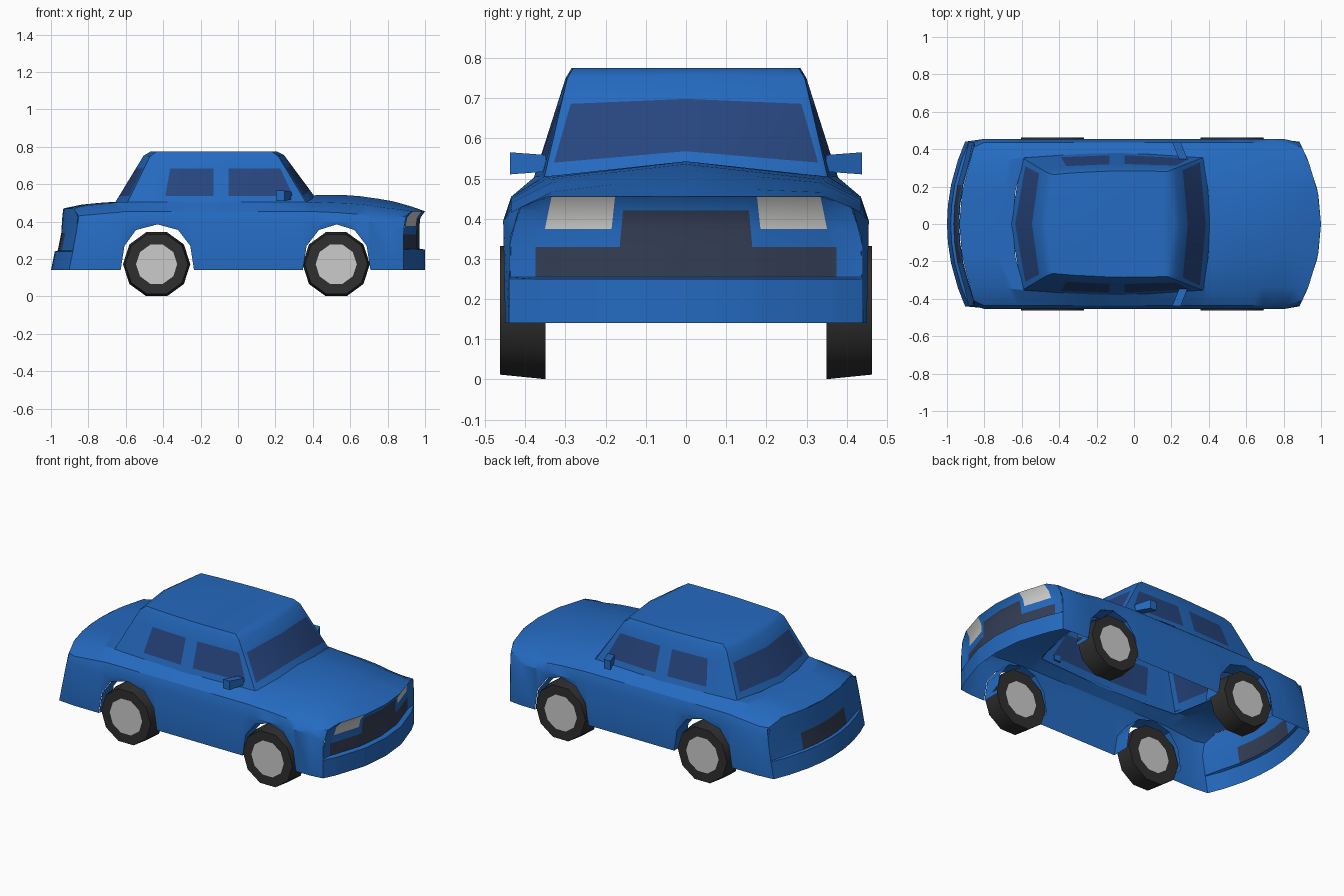
import bpy, bmesh, math
from mathutils import Matrix

cube = bpy.data.objects.get("Cube")
if cube:
    bpy.data.objects.remove(cube)


def material(name, rgb):
    m = bpy.data.materials.new(name)
    m.use_nodes = True
    m.diffuse_color = (*rgb, 1)
    bsdf = next(n for n in m.node_tree.nodes if n.type == 'BSDF_PRINCIPLED')
    bsdf.inputs["Base Color"].default_value = (*rgb, 1)
    return m


paint = material("blue_paint", (.018, .145, .53))
glass = material("window_blue", (.02, .06, .21))
grille = material("dark_grille", (.034, .048, .092))
lamp = material("headlight_grey", (.62, .62, .61))
rubber = material("tyre_black", (.028, .028, .028))
rim = material("wheel_grey", (.6, .6, .6))


def finish(name, bm, mats, angle):
    bmesh.ops.recalc_face_normals(bm, faces=bm.faces)
    me = bpy.data.meshes.new(name)
    bm.to_mesh(me)
    bm.free()
    for m in mats:
        me.materials.append(m)
    ob = bpy.data.objects.new(name, me)
    bpy.context.collection.objects.link(ob)
    bpy.ops.object.select_all(action='DESELECT')
    ob.select_set(True)
    bpy.context.view_layer.objects.active = ob
    bpy.ops.object.shade_smooth_by_angle(angle=math.radians(angle))
    return ob


def grid(name, rows, mats, rule=lambda r, c: 0, closed=False, caps={}, angle=30):
    """Skin rows of points; rule gives a material index or None for a hole."""
    bm = bmesh.new()
    vs = [[bm.verts.new(p) for p in row] for row in rows]
    n = len(vs[0])
    for r in range(len(vs) - 1):
        for c in range(n if closed else n - 1):
            idx = rule(r, c)
            if idx is not None:
                d = (c + 1) % n
                f = bm.faces.new((vs[r][c], vs[r][d], vs[r + 1][d], vs[r + 1][c]))
                f.material_index = idx
    for r, idx in caps.items():
        bm.faces.new(vs[r]).material_index = idx
    return finish(name, bm, mats, angle)


def mirror_row(half):
    """half runs from the outside (+y) to the centre line"""
    return half + [(x, -y, z) for x, y, z in half[-2::-1]]


def nose_x(y):
    return 1 - .6 * y * y


def tail_x(y, z):
    return -1 + .5 * y * y + .2 * (z - .14)


def belt_y(x):
    return max(.335, .378 - .12 * (x + .1) ** 2)


# Body shell: side x, centre x, sill height, belt height, centre height
stations = [
    (-.80, -.84, .14, .485, .49), (-.625, -.74, .14, .50, .50),
    (-.605, -.70, .27, .503, .503), (-.543, -.65, .355, .505, .505),
    (-.43, -.43, .385, .505, .505), (-.32, -.32, .355, .505, .505),
    (-.255, -.255, .27, .505, .505), (-.235, -.235, .14, .505, .505),
    (.05, .05, .14, .505, .505), (.345, .405, .14, .505, .54),
    (.365, .45, .27, .505, .543), (.43, .55, .355, .502, .543),
    (.525, .65, .385, .498, .536), (.62, .75, .355, .49, .522),
    (.685, .82, .27, .48, .51), (.705, .86, .14, .475, .50),
    (.80, .93, .14, .466, .48)]


def section(xs, xc, sill, belt, mid):
    hw = .455
    edge = belt_y(xs)
    yz = [(.45, sill), (hw, .395), (.435, belt - .05), (edge, belt),
          (edge / 2, (belt + mid) / 2), (0, mid)]
    return mirror_row([(xc + (xs - xc) * (y / hw) ** 2, y, z) for y, z in yz])


def end_section(top, x_of):
    yz = [(.44, .14), (.435, .36), (.41, .43), (.335, top), (.17, top), (0, top)]
    return mirror_row([(x_of(y, z), y, z) for y, z in yz])


rows = [end_section(.47, tail_x)] + [section(*s) for s in stations]
rows.append(end_section(.455, lambda y, z: nose_x(y)))
grid("body_shell", rows, [paint],
     lambda r, c: None if 4 <= r < 10 and 3 <= c <= 6 else 0)

# Wheel arch linings
for label, first in (("rear", 1), ("front", 9)):
    arch = [(s[0], s[2]) for s in stations[first:first + 7]]
    for side, s in (("left", 1), ("right", -1)):
        grid(f"{label}_arch_{side}",
             [[(x, s * y, z) for x, z in arch] for y in (.45, .34)], [paint])

# Front panel: bumper, recessed grille and headlights
cols = [.44, .375, .36, .19, .165, 0]
front_rows = [(.14, 0), (.25, 0), (.255, .03), (.33, .03), (.375, .03), (.42, .025), (.455, 0)]
rows = []
for z, inset in front_rows:
    f = 1 - .56 * max(0, z - .33)
    half = []
    for c in cols:
        y = c * f
        outer = c == cols[0]
        half.append((nose_x(y) - (0 if outer else inset), y, min(z, .43) if outer else z))
    rows.append(mirror_row(half))


def front_rule(r, c):
    c = min(c, 9 - c)
    if r == 2 and c >= 1 or r in (3, 4) and c == 4:
        return 1
    return 2 if r in (4, 5) and c == 2 else 0


grid("front_panel", rows, [paint, grille, lamp], front_rule)

# Rear panel: bumper step and dark centre plate
rows = []
for z, inset in ((.14, 0), (.24, 0), (.245, .015), (.34, .015), (.42, .004), (.47, 0)):
    f = 1 - .2 * max(0, z - .3)
    half = []
    for c in (.44, .34, .21, .1, 0):
        y = c * f
        outer = c == .44
        zz = min(z, .43) if outer else z
        half.append((tail_x(y, zz) + (0 if outer else inset), y, zz))
    rows.append(mirror_row(half))
grid("rear_panel", rows, [paint, grille], lambda r, c: int(r == 2 and 2 <= c <= 5))

# Cabin: ring of pillars and windows from windscreen centre to rear centre
base = [(.405, 0, .54), (.372, .338, .508)]
base += [(x, belt_y(x), .505) for x in (.362, .31, -.05, -.13, -.395, -.59)]
base += [(-.597, .318, .505), (-.655, 0, .505)]
top = [(.245, 0, .757), (.22, .268, .752)]
top += [(x, .30 - .1 * x * x, .75) for x in (.215, .195, -.05, -.13, -.35, -.47)]
top += [(-.475, .252, .75), (-.505, 0, .752)]


def blend(t):
    return [tuple(a + (b - a) * t for a, b in zip(p, q)) for p, q in zip(base, top)]


roof = [(-.12 + (x + .12) * .9, y * .95, .775) for x, y, z in top]
rows = [h + [(x, -y, z) for x, y, z in h[-2:0:-1]]
        for h in [blend(t) for t in (-.05, .13, .73, 1)] + [roof]]
grid("cabin", rows, [paint, glass],
     lambda r, c: int(r == 1 and min(c, 17 - c) in (0, 3, 5, 8)),
     closed=True, caps={4: 0}, angle=35)

# Wheels with a disc on both faces
profile = [(.11, .35), (.18, .35), (.168, .463), (.11, .463)]
for label, cx in (("rear", -.435), ("front", .525)):
    for side, s in (("left", 1), ("right", -1)):
        rows = [[(cx + r * math.cos(math.tau * i / 10), s * y,
                  .172 + r * math.sin(math.tau * i / 10)) for i in range(10)]
                for r, y in profile]
        grid(f"{label}_wheel_{side}", rows, [rubber, rim], closed=True,
             caps={0: 1, 3: 1}, angle=40)

# Door mirrors, swept back towards the tip
for side, s in (("left", 1), ("right", -1)):
    bm = bmesh.new()
    bmesh.ops.create_cube(bm, size=1, matrix=Matrix.Diagonal((.045, .09, .055, 1)))
    for v in bm.verts:
        v.co.x -= v.co.y * .4
        if v.co.y < 0:
            v.co.z *= .75
        v.co.y = s * (v.co.y + .393)
        v.co.x += .245
        v.co.z += .538
    finish(f"door_mirror_{side}", bm, [paint], 30)
